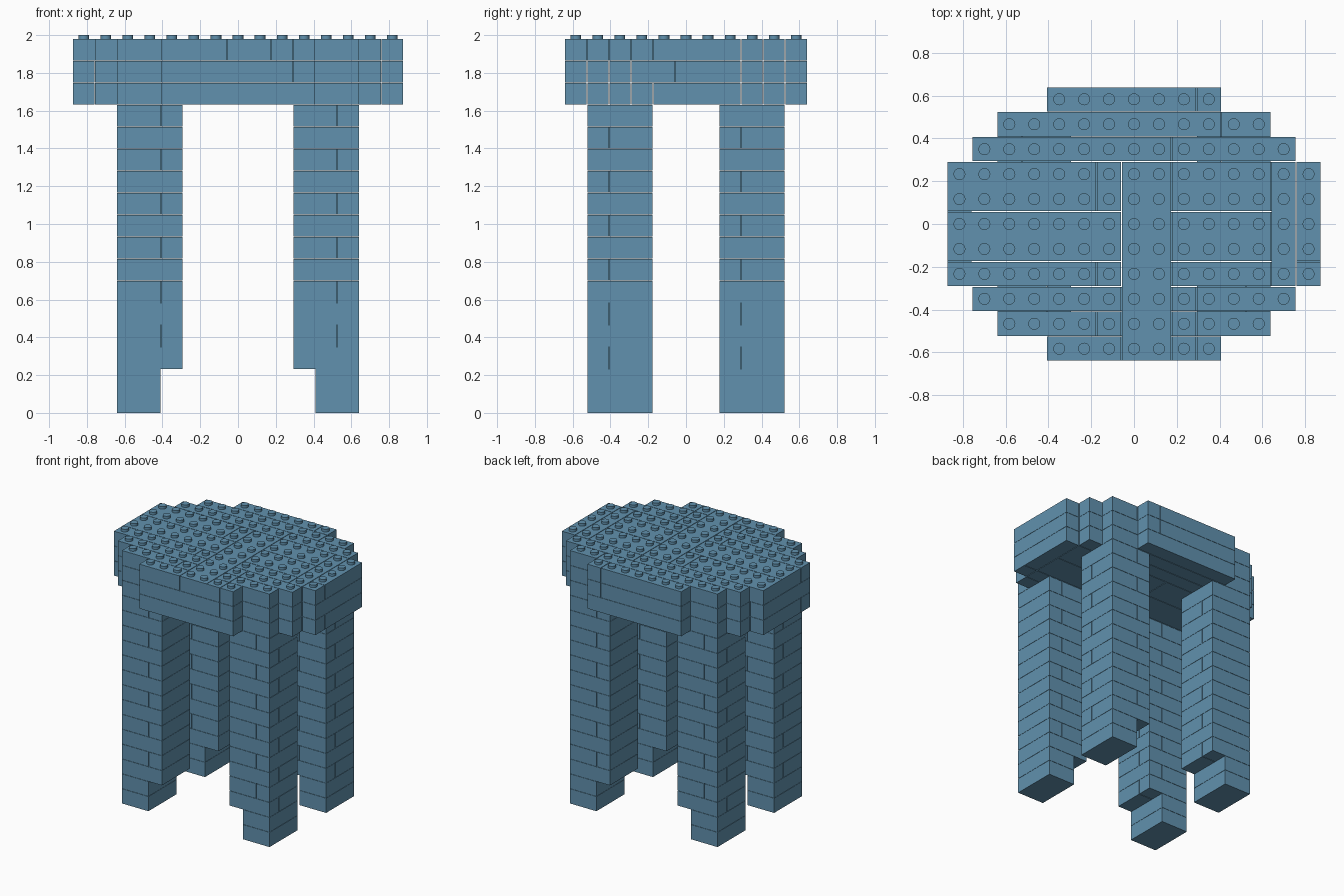
import bpy
import bmesh
from mathutils import Matrix, Vector

cube = bpy.data.objects.get("Cube")
if cube:
    bpy.data.objects.remove(cube)

PITCH = 0.1166            # one stud cell, also one brick height
GAP = 0.002               # clearance on each side of a brick
COLS, ROWS = 15, 11
LEG_LAYERS, FOOT_LAYERS = 14, 2
STUD_R, STUD_H = 0.028, 0.0178
TOP = 17 * PITCH

blue = bpy.data.materials.new("sand blue")
blue.use_nodes = True
colour = (0.12, 0.285, 0.425, 1)
blue.diffuse_color = colour
blue.node_tree.nodes["Principled BSDF"].inputs["Base Color"].default_value = colour


def finish(bm, name):
    mesh = bpy.data.meshes.new(name)
    bm.to_mesh(mesh)
    bm.free()
    mesh.materials.append(blue)
    obj = bpy.data.objects.new(name, mesh)
    bpy.context.collection.objects.link(obj)
    return obj


def brick(bm, c0, c1, r0, r1, layer):
    """Box covering columns c0-c1 and rows r0-r1 of one layer."""
    size = Vector(((c1 - c0) * PITCH - 2 * GAP, (r1 - r0) * PITCH - 2 * GAP, PITCH - GAP))
    centre = Vector((((c0 + c1) - COLS) * PITCH / 2, ((r0 + r1) - ROWS) * PITCH / 2,
                     (layer + 0.5) * PITCH - GAP / 2))
    bmesh.ops.create_cube(bm, size=1, matrix=Matrix.LocRotScale(centre, None, size))


# Legs: 3 x 3 stacks whose seam direction alternates, on narrower feet
def leg(name, c, r, foot_c, seam_c, seam_r):
    bm = bmesh.new()
    for layer in range(LEG_LAYERS):
        if layer < FOOT_LAYERS:
            brick(bm, foot_c, foot_c + 2, r, r + 3, layer)
        elif layer % 2:
            brick(bm, c, seam_c, r, r + 3, layer)
            brick(bm, seam_c, c + 3, r, r + 3, layer)
        else:
            brick(bm, c, c + 3, r, seam_r, layer)
            brick(bm, c, c + 3, seam_r, r + 3, layer)
    finish(bm, name)


leg("front_right_leg", 2, 1, 2, 4, 3)
leg("front_left_leg", 10, 1, 11, 12, 2)
leg("back_right_leg", 2, 7, 2, 3, 9)
leg("back_left_leg", 10, 7, 11, 11, 8)

# Tabletop outline: first column of each row, stepped at the corners
start = [4, 2, 1, 0, 0, 0, 0, 0, 1, 2, 4]


def strip(bm, r0, r1, cuts, layer):
    for a, b in zip(cuts, cuts[1:]):
        brick(bm, a, b, r0, r1, layer)


# Two lower tabletop layers: long strips with end columns
for name, layer, split in (("tabletop_lower", 14, 4), ("tabletop_middle", 15, 5)):
    bm = bmesh.new()
    for r in (0, 1, 2, 8, 9, 10):
        s = start[r]
        strip(bm, r, r + 1, [s, 10, COLS - s] if layer == 15 else [s, COLS - s], layer)
    for r0, r1 in ((3, 4), (4, 6), (6, 8)):
        strip(bm, r0, r1, [1, 7, 14], layer)
    for c in (0, 14):
        brick(bm, c, c + 1, 3, split, layer)
        brick(bm, c, c + 1, split, 8, layer)
    finish(bm, name)

# Upper tabletop layer: strips around a long centre brick
bm = bmesh.new()
brick(bm, 7, 9, 0, 8, 16)
for r0, r1, left, right in (
        (0, 1, [4, 7], [9, 10, 11]),
        (1, 2, [2, 6, 7], [9, 10, 13]),
        (2, 3, [1, 7], [9, 10, 14]),
        (3, 4, [0, 6, 7], [9, 13]),
        (4, 6, [0, 7], [9, 13]),
        (6, 8, [0, 6, 7], [9, 13])):
    strip(bm, r0, r1, left, 16)
    strip(bm, r0, r1, right, 16)
strip(bm, 8, 9, [1, 9, 14], 16)
strip(bm, 9, 10, [2, 11, 13], 16)
strip(bm, 10, 11, [4, 10, 11], 16)
brick(bm, 13, 14, 3, 8, 16)
brick(bm, 14, 15, 3, 4, 16)
brick(bm, 14, 15, 4, 8, 16)
finish(bm, "tabletop_upper")

# Studs on every cell of the tabletop
bm = bmesh.new()
for r, s in enumerate(start):
    for c in range(s, COLS - s):
        at = Vector(((c + 0.5 - COLS / 2) * PITCH, (r + 0.5 - ROWS / 2) * PITCH,
                     TOP + (STUD_H - GAP) / 2))
        bmesh.ops.create_cone(bm, cap_ends=True, segments=16, radius1=STUD_R, radius2=STUD_R,
                              depth=STUD_H + GAP, matrix=Matrix.Translation(at))
studs = finish(bm, "tabletop_studs")
bpy.ops.object.select_all(action='DESELECT')
studs.select_set(True)
bpy.context.view_layer.objects.active = studs
bpy.ops.object.shade_smooth_by_angle()
